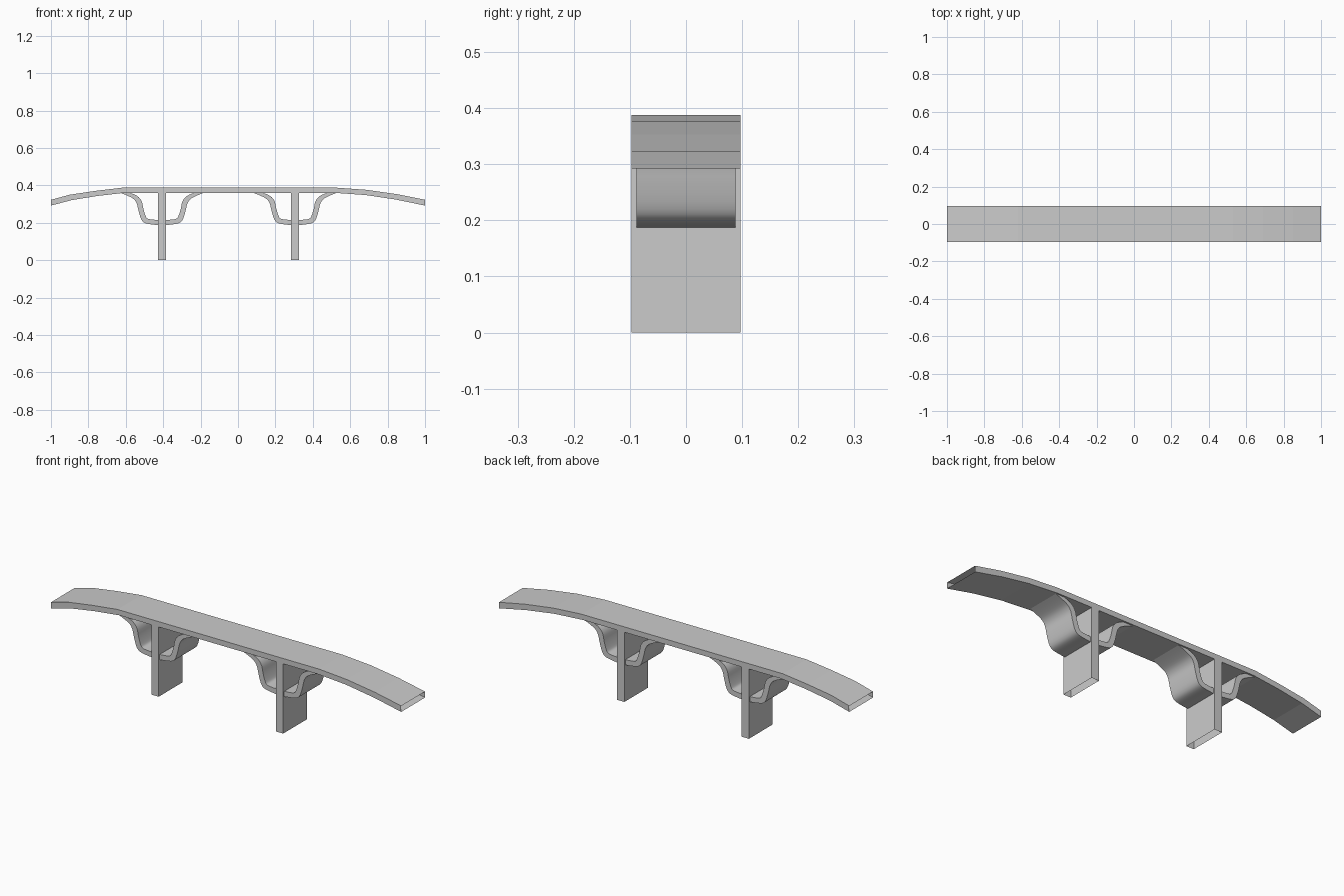
import bpy
import bmesh

if "Cube" in bpy.data.objects:
    bpy.data.objects.remove(bpy.data.objects["Cube"])


def smooth_path(pts, steps=3):
    """Catmull-Rom refinement of a short list of (x, z) points."""
    p = [pts[0]] + pts + [pts[-1]]
    out = []
    for i in range(1, len(p) - 2):
        a, b, c, d = p[i - 1:i + 3]
        for s in range(steps):
            t = s / steps
            out.append(tuple(0.5 * (2 * b[k] + (c[k] - a[k]) * t
                             + (2 * a[k] - 5 * b[k] + 4 * c[k] - d[k]) * t * t
                             + (3 * b[k] - a[k] - 3 * c[k] + d[k]) * t ** 3)
                             for k in range(2)))
    return out + [pts[-1]]


def strip(name, upper, lower, half, smooth=False):
    """Sleeve between two x/z paths, extruded across y with open path ends."""
    bm = bmesh.new()
    rings = []
    for (ux, uz), (lx, lz) in zip(upper, lower):
        rings.append([bm.verts.new(c) for c in (
            (ux, -half, uz), (ux, half, uz), (lx, half, lz), (lx, -half, lz))])
    for a, b in zip(rings, rings[1:]):
        for i in range(4):
            j = (i + 1) % 4
            bm.faces.new((a[i], a[j], b[j], b[i]))
    bmesh.ops.recalc_face_normals(bm, faces=bm.faces)
    mesh = bpy.data.meshes.new(name)
    bm.to_mesh(mesh)
    bm.free()
    obj = bpy.data.objects.new(name, mesh)
    bpy.context.collection.objects.link(obj)
    # Make sure normals point outward on the open sleeve
    front = [f for f in mesh.polygons if f.center.y < -half * 0.99]
    if front[0].normal.y > 0:
        mesh.flip_normals()
    if smooth:
        bpy.ops.object.select_all(action='DESELECT')
        obj.select_set(True)
        bpy.context.view_layer.objects.active = obj
        bpy.ops.object.shade_smooth_by_angle(angle=0.6)
    return obj


HALF = 0.097

# Deck: flat in the middle, drooping at both ends
deck_top = [(-1, .323), (-.9, .35), (-.76, .371), (-.62, .3875),
            (.53, .3875), (.69, .376), (.85, .353), (1, .323)]
deck_bottom = [(-1, .292), (-.89, .321), (-.755, .343), (-.61, .36),
               (.52, .36), (.685, .348), (.845, .324), (1, .292)]
strip("deck", deck_top, deck_bottom, HALF)

# Half profiles of the flared bracket, as (distance from leg centre, z)
outer = [(.02, .1875), (.06, .192), (.094, .20), (.112, .22), (.126, .265),
         (.135, .302), (.152, .327), (.185, .345), (.228, .362)]
inner = [(.02, .215), (.05, .217), (.077, .222), (.088, .237), (.1, .275),
         (.108, .312), (.125, .337), (.152, .353), (.187, .364)]
outer, inner = smooth_path(outer), smooth_path(inner)

# Legs with a bracket wrapped round each
for side, cx in (("left", -.406), ("right", .305)):
    strip(side + "_leg", [(cx - .021, 0), (cx - .021, .362)],
          [(cx + .021, 0), (cx + .021, .362)], HALF)

    def both(path):
        return ([(cx - d, z) for d, z in reversed(path)]
                + [(cx + d, z) for d, z in path])
    strip(side + "_bracket", both(inner), both(outer), .0885, smooth=True)
